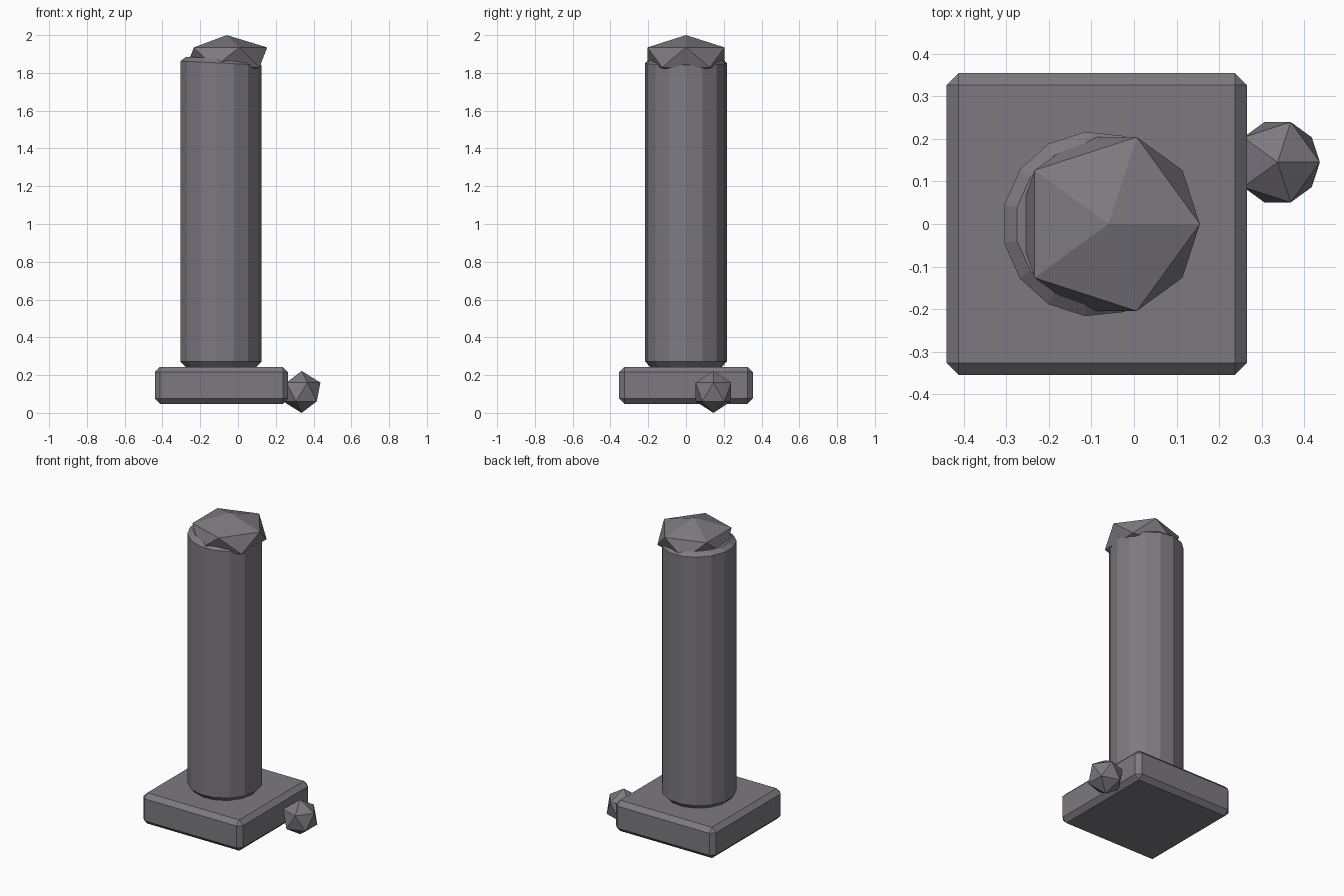
import bpy, bmesh, math
from mathutils import Matrix

if "Cube" in bpy.data.objects:
    bpy.data.objects.remove(bpy.data.objects["Cube"])

stone = bpy.data.materials.new("grey stone")
stone.diffuse_color = (0.205, 0.195, 0.215, 1)
stone.use_nodes = True
stone.node_tree.nodes["Principled BSDF"].inputs["Base Color"].default_value = stone.diffuse_color


def finish(name, bm):
    bmesh.ops.recalc_face_normals(bm, faces=bm.faces)
    me = bpy.data.meshes.new(name)
    bm.to_mesh(me)
    bm.free()
    me.materials.append(stone)
    ob = bpy.data.objects.new(name, me)
    bpy.context.collection.objects.link(ob)
    return ob


def icosahedron(name, centre, radii):
    bm = bmesh.new()
    bmesh.ops.create_icosphere(bm, subdivisions=1, radius=1)
    m = Matrix.Translation(centre) @ Matrix.Diagonal((*radii, 1))
    bmesh.ops.transform(bm, matrix=m, verts=bm.verts)
    return finish(name, bm)


# Chamfered square base
bm = bmesh.new()
m = Matrix.Translation((-0.0875, 0, 0.146)) @ Matrix.Diagonal((0.705, 0.708, 0.196, 1))
bmesh.ops.create_cube(bm, size=1, matrix=m)
bmesh.ops.bevel(bm, geom=bm.edges[:], offset=0.028, segments=1, affect='EDGES')
finish("base", bm)

# Fifteen-sided shaft with chamfered ends and a slightly sloping broken top
N, CX = 15, -0.092
bm = bmesh.new()
rings = []
for r, z, slope in ((0.19, 0.243, 0), (0.2174, 0.272, 0),
                    (0.2174, 1.852, -0.05), (0.187, 1.876, -0.05)):
    ring = []
    for i in range(N):
        a = 2 * math.pi * i / N
        x = r * math.cos(a)
        ring.append(bm.verts.new((CX + x, r * math.sin(a), z + slope * x)))
    rings.append(ring)
for lo, hi in zip(rings, rings[1:]):
    for i in range(N):
        j = (i + 1) % N
        bm.faces.new((lo[i], lo[j], hi[j], hi[i]))
bm.faces.new(rings[0][::-1])
bm.faces.new(rings[-1])
finish("shaft", bm)

# Flattened rough cap and fallen rock
icosahedron("cap", (-0.06, 0, 1.882), (0.24, 0.24, 0.118))
icosahedron("rock", (0.337, 0.145, 0.111), (0.111, 0.111, 0.111))
